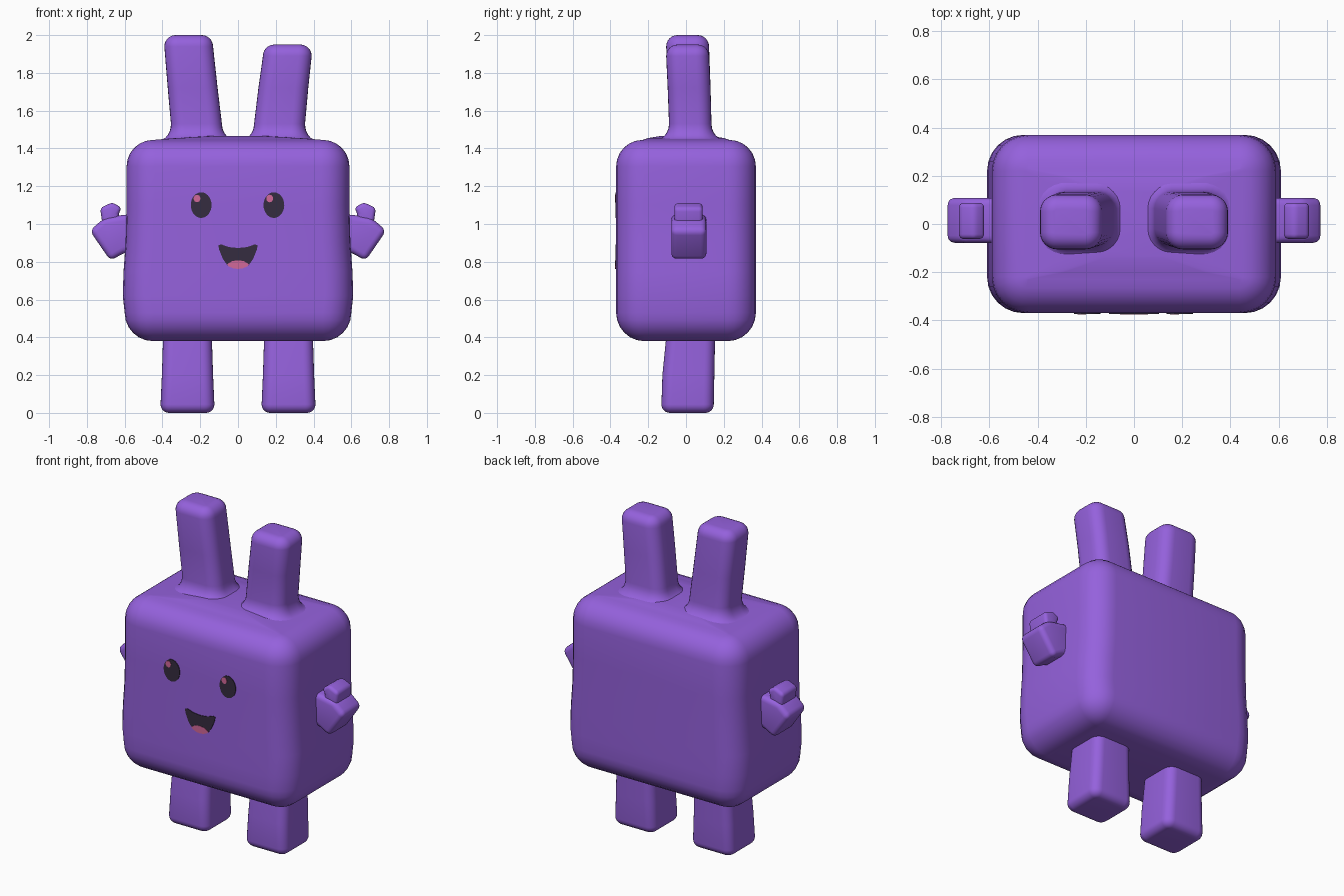
import bpy, bmesh, math
from math import sin, cos, pi

if "Cube" in bpy.data.objects:
    bpy.data.objects.remove(bpy.data.objects["Cube"], do_unlink=True)


def material(name, rgb):
    m = bpy.data.materials.new(name)
    m.use_nodes = True
    m.diffuse_color = (*rgb, 1)
    node = next(n for n in m.node_tree.nodes if n.type == 'BSDF_PRINCIPLED')
    node.inputs["Base Color"].default_value = (*rgb, 1)
    node.inputs["Roughness"].default_value = 0.7
    return m


PURPLE = material("purple", (0.30, 0.12, 0.72))
DARK = material("dark plum", (0.035, 0.025, 0.05))
PINK = material("pink", (0.65, 0.14, 0.32))


def finish(name, bm, mat, angle=60):
    bmesh.ops.recalc_face_normals(bm, faces=bm.faces)
    mesh = bpy.data.meshes.new(name)
    bm.to_mesh(mesh)
    bm.free()
    mesh.materials.append(mat)
    obj = bpy.data.objects.new(name, mesh)
    bpy.context.collection.objects.link(obj)
    bpy.ops.object.select_all(action='DESELECT')
    obj.select_set(True)
    bpy.context.view_layer.objects.active = obj
    bpy.ops.object.shade_smooth_by_angle(angle=math.radians(angle))
    return obj


def rounded_rect(x0, x1, y0, y1, r, steps=6):
    """Corner-rounded rectangle, counter-clockwise."""
    corners = [(x1 - r, y1 - r), (x0 + r, y1 - r), (x0 + r, y0 + r), (x1 - r, y0 + r)]
    return [(cx + r * cos(q * pi / 2 + k * pi / 2 / steps),
             cy + r * sin(q * pi / 2 + k * pi / 2 / steps))
            for q, (cx, cy) in enumerate(corners) for k in range(steps + 1)]


def end_rows(row, radius, direction, steps=6):
    """Rows that round off an end, ordered from the side wall outwards."""
    z, x0, x1, y0, y1, r = row
    rows = []
    for k in range(steps + 1):
        a = k * pi / 2 / steps
        d = radius * (1 - cos(a))
        rows.append((z - direction * radius * (1 - sin(a)),
                     x0 + d, x1 - d, y0 + d, y1 - d, max(r - d, 0.01)))
    return rows


def loft(name, rows, bottom=0, top=0, crown=()):
    """Skin rounded rectangles (z, x0, x1, y0, y1, corner radius) from low to high."""
    if bottom:
        rows = end_rows(rows[0], bottom, -1)[::-1] + rows[1:]
    if top:
        rows = rows[:-1] + end_rows(rows[-1], top, 1)
    rows = rows + list(crown)
    bm = bmesh.new()
    rings = [[bm.verts.new((x, y, row[0])) for x, y in rounded_rect(*row[1:])] for row in rows]
    n = len(rings[0])
    for a, b in zip(rings, rings[1:]):
        for i in range(n):
            j = (i + 1) % n
            bm.faces.new((a[i], a[j], b[j], b[i]))
    bm.faces.new(rings[0])
    bm.faces.new(rings[-1])
    return finish(name, bm, PURPLE)


def prism(name, outline, y0, y1, mat, bevel=0.0, mirror=1):
    """Extrude an x-z outline from y0 to y1."""
    bm = bmesh.new()
    front = bm.faces.new([bm.verts.new((x * mirror, y0, z)) for x, z in outline])
    ext = bmesh.ops.extrude_face_region(bm, geom=[front])
    for v in ext["geom"]:
        if isinstance(v, bmesh.types.BMVert):
            v.co.y = y1
    bmesh.ops.recalc_face_normals(bm, faces=bm.faces)
    if bevel:
        bmesh.ops.bevel(bm, geom=bm.edges[:], offset=bevel, segments=4,
                        profile=0.5, affect='EDGES', clamp_overlap=True)
    return finish(name, bm, mat, 60 if bevel else 30)


def oval(cx, cz, rx, rz, n=28):
    return [(cx + rx * cos(2 * pi * i / n), cz + rz * sin(2 * pi * i / n)) for i in range(n)]


# Body: soft box, slightly wider low down, with a gently crowned top
def body_row(z, hx):
    return (z, -hx, hx, -0.37, 0.37, 0.15)


loft("body",
     [body_row(0.38, 0.60), body_row(0.62, 0.61), body_row(0.75, 0.606),
      body_row(0.9, 0.595), body_row(1.1, 0.59), body_row(1.445, 0.59)],
     bottom=0.15, top=0.14,
     crown=[(1.455, -0.33, 0.33, -0.2, 0.2, 0.04), (1.465, -0.16, 0.16, -0.14, 0.14, 0.04)])

# Ears: leaning outwards, flared where they leave the head
for name, side, tip in (("right_ear", -1, 2.0), ("left_ear", 1, 1.95)):
    def ear_row(z, inner, outer, y0, y1, r=0.07):
        x = sorted((side * inner, side * outer))
        return (z, x[0], x[1], y0, y1, r)
    flare = []
    for k in range(7):
        a = k * pi / 12
        d = 0.075 * (1 - sin(a))
        flare.append(ear_row(1.445 + 0.085 * (1 - cos(a)), 0.085 - d, 0.355 + d * 0.8,
                             -0.09 - d, 0.135 + d, 0.07 + d))
    loft(name, flare + [ear_row(1.72, 0.108, 0.372, -0.097, 0.13),
                        ear_row(tip, 0.132, 0.39, -0.105, 0.122)], top=0.06)

# Legs
for name, side in (("right_leg", -1), ("left_leg", 1)):
    def leg_row(z, inner, outer, y0, y1):
        x = sorted((side * inner, side * outer))
        return (z, x[0], x[1], y0, y1, 0.055)
    loft(name, [leg_row(0, 0.125, 0.41, -0.13, 0.147), leg_row(0.2, 0.132, 0.403, -0.125, 0.15),
                leg_row(0.45, 0.14, 0.395, -0.10, 0.155)], bottom=0.045)

# Hands: mitten palm and a stubby thumb
PALM = [(0.54, 0.85), (0.6, 0.85), (0.675, 0.805), (0.785, 0.965), (0.71, 1.03), (0.6, 1.05), (0.54, 1.05)]
THUMB = [(0.61, 0.96), (0.635, 1.05), (0.615, 1.085), (0.665, 1.115), (0.73, 1.085), (0.715, 0.98)]
for label, side in (("right", -1), ("left", 1)):
    prism(label + "_palm", PALM, -0.078, 0.108, PURPLE, 0.032, side)
    prism(label + "_thumb", THUMB, -0.062, 0.088, PURPLE, 0.025, side)

# Face: thin plates on the front
for label, cx in (("right", -0.195), ("left", 0.19)):
    prism(label + "_eye", oval(cx, 1.1, 0.055, 0.068), -0.374, -0.367, DARK)
    prism(label + "_eye_glint", oval(cx - 0.022, 1.135, 0.018, 0.02), -0.376, -0.368, PINK)
half = [(0, 0.873), (0.05, 0.878), (0.088, 0.892), (0.104, 0.888), (0.1, 0.865),
        (0.08, 0.815), (0.055, 0.78), (0.025, 0.766), (0, 0.763)]
prism("mouth", half + [(-x, z) for x, z in half[-2:0:-1]], -0.374, -0.367, DARK)
lip = [(0, 0.808), (0.03, 0.804), (0.058, 0.787), (0.05, 0.776), (0.025, 0.765), (0, 0.762)]
prism("tongue", lip + [(-x, z) for x, z in lip[-2:0:-1]], -0.376, -0.368, PINK)
